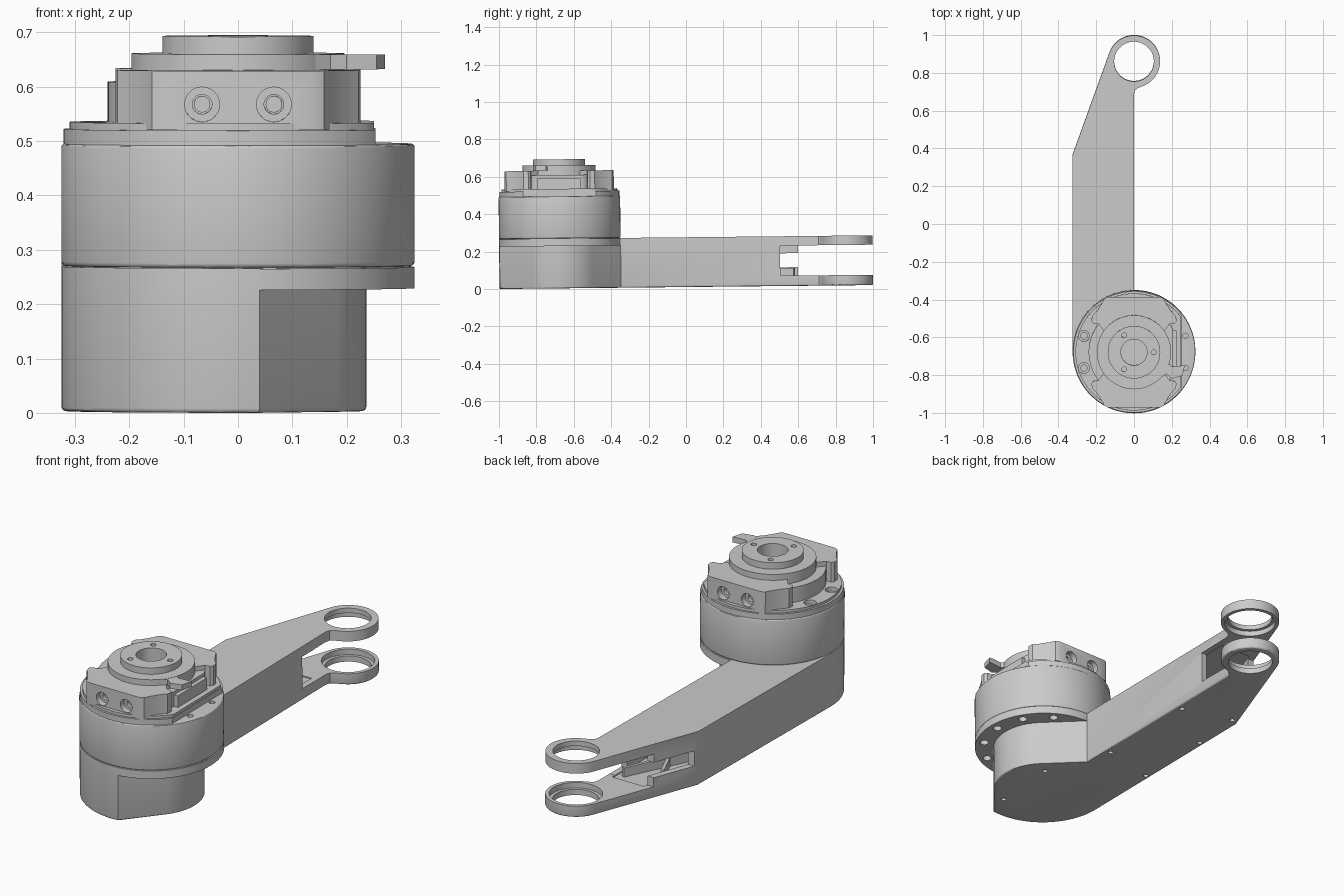
import bpy, bmesh
from math import sin, cos, radians, pi
from mathutils import Matrix, Vector

if "Cube" in bpy.data.objects:
    bpy.data.objects.remove(bpy.data.objects["Cube"])

CY = -0.672            # y of the joint axis
RY = 0.863             # y of the fork rings


def arc(cx, cy, r, a0, a1, n):
    return [(cx + r * cos(radians(a0 + (a1 - a0) * i / n)),
             cy + r * sin(radians(a0 + (a1 - a0) * i / n))) for i in range(n + 1)]


def prism(name, pts, z0, z1, bevel_low=0, bevel_high=0):
    """Extrude a counter-clockwise outline from z0 to z1, with optional rounded rims."""
    bm = bmesh.new()
    base = bm.faces.new([bm.verts.new((x, y, z0)) for x, y in pts])
    ext = bmesh.ops.extrude_face_region(bm, geom=[base], use_keep_orig=True)
    bmesh.ops.translate(bm, vec=(0, 0, z1 - z0),
                        verts=[g for g in ext["geom"] if isinstance(g, bmesh.types.BMVert)])
    bmesh.ops.recalc_face_normals(bm, faces=bm.faces)
    for z, b in ((z0, bevel_low), (z1, bevel_high)):
        if b:
            rim = [e for e in bm.edges if all(abs(v.co.z - z) < 1e-6 for v in e.verts)]
            bmesh.ops.bevel(bm, geom=rim, offset=b, segments=3, profile=0.5, affect='EDGES')
    me = bpy.data.meshes.new(name)
    bm.to_mesh(me)
    bm.free()
    ob = bpy.data.objects.new(name, me)
    bpy.context.collection.objects.link(ob)
    return ob


def disc(name, r, z0, z1, x=0, y=CY, n=96, low=0, high=0, clip=9):
    pts = [(x + min(r * cos(2 * pi * i / n), clip), y + r * sin(2 * pi * i / n)) for i in range(n)]
    return prism(name, pts, z0, z1, low, high)


def box(name, x0, x1, y0, y1, z0, z1):
    return prism(name, [(x0, y0), (x1, y0), (x1, y1), (x0, y1)], z0, z1)


def hole(x, y, r, z0, z1, n=32):
    return disc("cutter", r, z0, z1, x, y, n)


def hole_y(x, z, r, y0, y1):
    """Horizontal round cutter along y."""
    ob = disc("cutter", r, y0, y1, 0, 0, 32)
    ob.data.transform(Matrix.Translation((x, 0, z)) @ Matrix.Rotation(-pi / 2, 4, 'X'))
    return ob


def cut(ob, cutters):
    for c in cutters:
        c.hide_render = True
        m = ob.modifiers.new("cut", 'BOOLEAN')
        m.operation, m.solver, m.object = 'DIFFERENCE', 'EXACT', c
    bpy.context.view_layer.update()
    me = bpy.data.meshes.new_from_object(ob.evaluated_get(bpy.context.evaluated_depsgraph_get()))
    ob.modifiers.clear()
    ob.data = me
    for c in cutters:
        bpy.data.objects.remove(c)


# arm with lower housing and forked ring end, one outline
outline = (arc(0, CY, 0.325, 180, 277, 28) + arc(0, CY, 0.236, -40, 46, 24)
           + [(0, CY + 0.325), (0, 0.69), (0.006, 0.711), (0.02, 0.722)]
           + arc(0, RY, 0.138, -72, 160, 48) + [(-0.325, 0.37)])
arm = prism("arm", outline, 0, 0.266, bevel_low=0.008)
cavity = prism("cutter", [(-0.03, -0.1), (-0.03, 0.62), (-0.2, 0.62), (-0.295, 0.36), (-0.295, -0.1)],
               0.05, 0.222)
cuts = [cavity,
        box("cutter", -0.5, 0.5, 0.6, 1.2, 0.055, 0.216),        # fork slot
        box("cutter", -0.06, 0.1, 0.505, 0.63, 0.056, 0.215),    # inner side window
        box("cutter", -0.5, -0.15, 0.39, 0.63, 0.1, 0.175),      # outer side window
        disc("cutter", 0.105, -0.1, 0.4, 0, RY),
        disc("cutter", 0.12, 0.028, 0.242, 0, RY)]
for x, y in [(-0.03, -0.21), (-0.03, 0.32), (-0.3, -0.27), (-0.3, 0.13), (-0.285, 0.39),
             (0.1, CY + 0.13), (0.08, CY - 0.2)]:
    cuts.append(hole(x, y, 0.012, -0.1, 0.03, 20))
cut(arm, cuts)

# low stiffening ribs inside the arm
for i, (a, b) in enumerate([((-0.28, 0.1), (-0.06, 0.58)), ((-0.04, 0.1), (-0.22, 0.5))]):
    d = (Vector(b) - Vector(a)).normalized() * 0.008
    n = Vector((-d.y, d.x))
    a, b = Vector(a), Vector(b)
    prism(f"arm_rib_{i}", [tuple(a - n), tuple(b - n), tuple(b + n), tuple(a + n)][::-1], 0.045, 0.095)

# flange overhanging the lower housing
flange = disc("flange", 0.325, 0.226, 0.265)
cut(flange, [hole(0.285 * cos(radians(a)), CY + 0.285 * sin(radians(a)), 0.02, 0.2, 0.25)
             for a in (-60, -30, 0, 30, 60)])
disc("joint_gap", 0.318, 0.255, 0.28)

# motor housing
housing = disc("motor_housing", 0.325, 0.267, 0.492, low=0.008, high=0.006)
cut(housing, [hole(0.272, CY + s * 0.085, 0.014, 0.45, 0.6) for s in (-1, 1)])

# stepped cover plates, clipped flat on the right
lower_plate = disc("cover_plate_lower", 0.321, 0.485, 0.519, clip=0.253)
upper_plate = disc("cover_plate_upper", 0.31, 0.51, 0.532, clip=0.25)
for p in (lower_plate, upper_plate):
    cut(p, [hole(-0.265, CY + s * 0.085, 0.029, 0.512, 0.6) for s in (-1, 1)]
        + [hole(-0.265, CY + s * 0.085, 0.017, 0.495, 0.6) for s in (-1, 1)])

# central hub: stacked discs with a bore
hub = disc("hub_base", 0.24, 0.52, 0.606, clip=0.205)
box("side_block", 0.12, 0.225, CY - 0.115, CY + 0.115, 0.49, 0.59)
collar = disc("hub_collar", 0.196, 0.59, 0.658)
top = disc("hub_top", 0.139, 0.64, 0.69)
for p in (hub, collar, top):
    cut(p, [hole(0, CY, 0.069, 0.5, 0.8, 64)])
cut(top, [hole(0.104 * cos(radians(a)), CY + 0.104 * sin(radians(a)), 0.013, 0.66, 0.8)
          for a in (0, 120, 240)])

# pointer tab on the collar
prism("pointer_tab", [(0.12, CY - 0.15), (0.17, CY - 0.115), (0.2, CY - 0.14), (0.255, CY - 0.125),
                      (0.27, CY - 0.07), (0.2, CY - 0.075), (0.17, CY - 0.05), (0.12, CY - 0.03)],
      0.63, 0.657)

# front and rear clamp blocks with counterbored screw holes
for s, name in ((-1, "clamp_block_front"), (1, "clamp_block_rear")):
    half = [(0.14, 0.292), (0.158, 0.283), (0.168, 0.262), (0.198, 0.215), (0.222, 0.19),
            (0.225, 0.165), (0.215, 0.152), (0.19, 0.15), (0.15, 0.1)]
    pts = half + [(-x, y) for x, y in reversed(half)]
    pts = [(x, CY + s * y) for x, y in pts]
    block = prism(name, pts if s < 0 else pts[::-1], 0.52, 0.629)
    cutters = []
    for x in (-0.066, 0.066):
        for r, depth in ((0.032, 0.03), (0.018, 0.08)):
            y0, y1 = sorted((CY + s * 0.4, CY + s * (0.292 - depth)))
            cutters.append(hole_y(x, 0.567, r, y0, y1))
    cut(block, cutters)
    # screw heads seated in the counterbores
    for i, x in enumerate((-0.066, 0.066)):
        screw = hole_y(x, 0.567, 0.015, *sorted((CY + s * 0.2, CY + s * 0.25)))
        screw.name = f"{name}_screw_{i}"

# the whole assembly leans very slightly about the x axis
lean = (Matrix.Translation((0, -1, 0)) @ Matrix.Rotation(0.0105, 4, 'X')
        @ Matrix.Translation((0, 1, 0)))
for ob in bpy.context.scene.objects:
    ob.data.transform(lean)
    ob.select_set(True)
    bpy.context.view_layer.objects.active = ob
bpy.ops.object.shade_smooth_by_angle(angle=radians(30))
